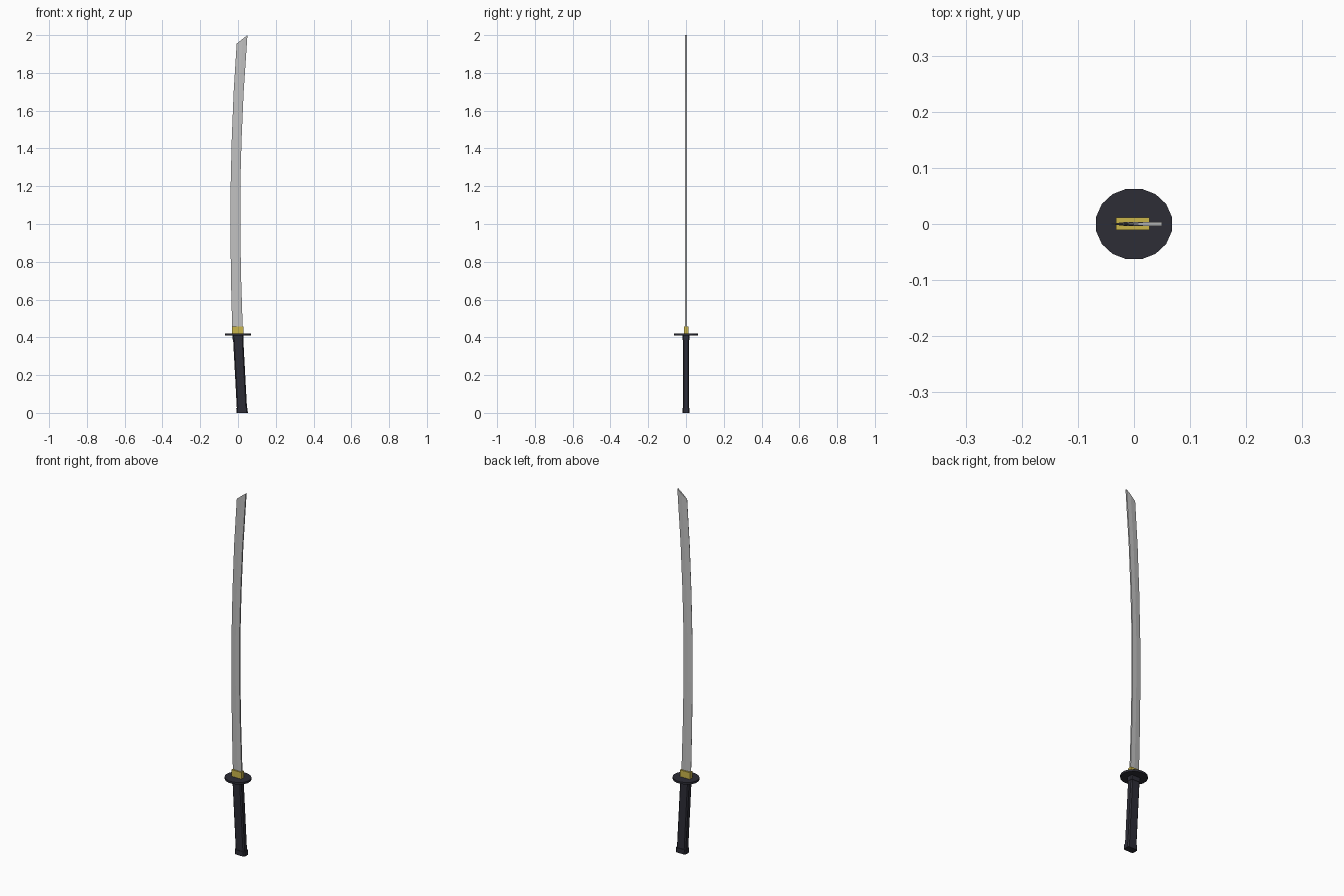
import bpy, math

if "Cube" in bpy.data.objects:
    bpy.data.objects.remove(bpy.data.objects["Cube"])


def material(name, rgb):
    m = bpy.data.materials.new(name)
    m.diffuse_color = (*rgb, 1)
    m.use_nodes = True
    m.node_tree.nodes["Principled BSDF"].inputs["Base Color"].default_value = m.diffuse_color
    return m


STEEL = material("steel grey", (0.53, 0.53, 0.53))
GOLD = material("brass gold", (0.60, 0.47, 0.07))
DARK = material("dark navy", (0.026, 0.026, 0.037))


def loft(name, rings, mat):
    """Skin a stack of equal-length point rings and cap both ends."""
    n = len(rings[0])
    verts = [p for r in rings for p in r]
    faces = [(k * n + i, k * n + (i + 1) % n, (k + 1) * n + (i + 1) % n, (k + 1) * n + i)
             for k in range(len(rings) - 1) for i in range(n)]
    faces += [tuple(reversed(range(n))), tuple(range(len(verts) - n, len(verts)))]
    me = bpy.data.meshes.new(name)
    me.from_pydata(verts, [], faces)
    me.materials.append(mat)
    ob = bpy.data.objects.new(name, me)
    bpy.context.collection.objects.link(ob)
    return ob


def octagon(cx, z, hx, hy, c):
    """Rectangle with chamfered corners."""
    return [(cx + x, y, z) for x, y in (
        (hx, -hy + c), (hx, hy - c), (hx - c, hy), (-hx + c, hy),
        (-hx, hy - c), (-hx, -hy + c), (-hx + c, -hy), (hx - c, -hy))]


def blade_ring(xe, xs, ze, zs):
    """Cutting edge at -x, ridge near the middle, flat spine at +x."""
    t, xr, zr = 0.004, xe + (xs - xe) * 0.55, ze + (zs - ze) * 0.55
    return [(xe, -0.0006, ze), (xr, -t, zr), (xs, -t, zs),
            (xs, t, zs), (xr, t, zr), (xe, 0.0006, ze)]


# Curved blade with slanted tip: edge x, spine x, height
stations = [(-0.030, 0.026, 0.415), (-0.037, 0.017, 0.70), (-0.040, 0.012, 0.95),
            (-0.039, 0.012, 1.20), (-0.033, 0.019, 1.45), (-0.023, 0.030, 1.70)]
loft("blade", [blade_ring(a, b, z, z) for a, b, z in stations]
     + [blade_ring(-0.007, 0.050, 1.955, 2.0)], STEEL)

# Blade collar
loft("blade_collar", [[(x, y, z) for x, y in ((-0.032, -0.011), (0.028, -0.011),
     (0.028, 0.012), (-0.032, 0.012))] for z in (0.415, 0.457)], GOLD)

# Round guard, sixteen sides
loft("guard", [[(0.069 * math.cos((i + 0.5) * math.pi / 8),
                 0.064 * math.sin((i + 0.5) * math.pi / 8), z) for i in range(16)]
               for z in (0.409, 0.42)], DARK)


# Grip leaning toward the spine side
def lean(z):
    return 0.022 * (1 - z / 0.41)


loft("grip", [octagon(lean(z), z, 0.027, 0.0165, 0.006) for z in (0.01, 0.21, 0.41)], DARK)
loft("grip_top_ring", [octagon(lean(z), z, 0.029, 0.0185, 0.006) for z in (0.385, 0.41)], DARK)
loft("pommel", [octagon(lean(z), z, 0.030, 0.019, 0.006) for z in (0.0, 0.026)], DARK)
